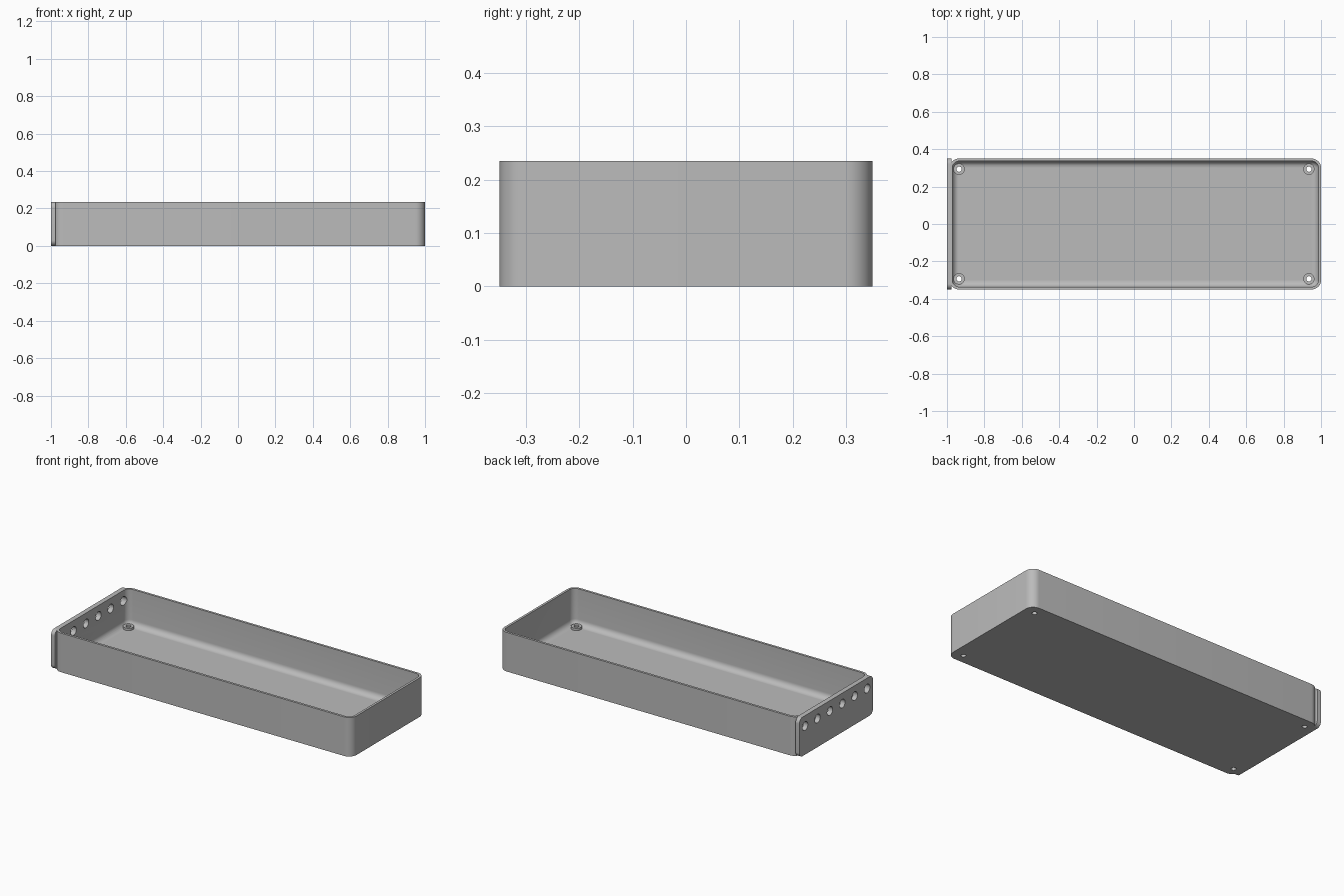
import bpy, bmesh, math
from mathutils import Matrix, Vector

if "Cube" in bpy.data.objects:
    bpy.data.objects.remove(bpy.data.objects["Cube"])

X0, X1, Y, H = -0.985, 1.0, 0.35, 0.235
WALL, FLOOR, CORNER, FILLET = 0.014, 0.018, 0.05, 0.034
PLATE_IN = -0.975

grey = bpy.data.materials.new("plain grey")
grey.use_nodes = True
colour = (0.5, 0.5, 0.5, 1)
grey.diffuse_color = colour
grey.node_tree.nodes["Principled BSDF"].inputs["Base Color"].default_value = colour


def rounded(a0, a1, b0, b1, r, steps=10):
    """Counter-clockwise outline of a rounded rectangle."""
    pts = []
    for k, (a, b) in enumerate(((a1 - r, b1 - r), (a0 + r, b1 - r),
                                (a0 + r, b0 + r), (a1 - r, b0 + r))):
        for i in range(steps + 1):
            t = math.pi / 2 * (k + i / steps)
            pts.append((a + r * math.cos(t), b + r * math.sin(t)))
    return pts


def loft(name, rings):
    """Closed solid through a list of matching point rings."""
    bm = bmesh.new()
    loops = [[bm.verts.new(p) for p in ring] for ring in rings]
    n = len(loops[0])
    for low, high in zip(loops, loops[1:]):
        for i in range(n):
            j = (i + 1) % n
            bm.faces.new((low[i], low[j], high[j], high[i]))
    bm.faces.new(loops[0][::-1])
    bm.faces.new(loops[-1])
    bmesh.ops.recalc_face_normals(bm, faces=bm.faces)
    return finish(name, bm)


def finish(name, bm):
    mesh = bpy.data.meshes.new(name)
    bm.to_mesh(mesh)
    bm.free()
    mesh.materials.append(grey)
    obj = bpy.data.objects.new(name, mesh)
    bpy.context.collection.objects.link(obj)
    return obj


def cylinders(name, centres, r, depth, along_x=False):
    bm = bmesh.new()
    turn = Matrix.Rotation(math.pi / 2, 4, 'Y') if along_x else Matrix()
    for c in centres:
        bmesh.ops.create_cone(bm, cap_ends=True, segments=32, radius1=r, radius2=r,
                              depth=depth, matrix=Matrix.Translation(Vector(c)) @ turn)
    return finish(name, bm)


def boolean(obj, tool, operation='DIFFERENCE'):
    mod = obj.modifiers.new(operation, 'BOOLEAN')
    mod.operation, mod.solver, mod.object = operation, 'EXACT', tool
    bpy.context.view_layer.objects.active = obj
    bpy.ops.object.modifier_apply(modifier=mod.name)


# Tray: outer wall, rim, inner wall and a rounded edge down to the floor
levels = [(0, 0), (0, H), (WALL, H)]
for i in range(9):
    t = math.pi / 2 * i / 8
    levels.append((WALL + FILLET * (1 - math.cos(t)), FLOOR + FILLET * (1 - math.sin(t))))
tray = loft("tray", [[(x, y, z) for x, y in
                      rounded(X0 + d, X1 - d, -Y + d, Y - d, CORNER - d)] for d, z in levels])

# End plate with rounded upright corners
outline = rounded(-Y, Y, 0, H, 0.03)
plate = loft("end_plate", [[(x, y, z) for y, z in outline] for x in (-1, PLATE_IN)])

# Screw bosses in the floor corners, with holes right through
corners = [(sx * 0.935, sy * 0.293) for sx in (-1, 1) for sy in (-1, 1)]
bosses = cylinders("screw_bosses", [(x, y, 0.02) for x, y in corners], 0.03, 0.024)
boolean(tray, bosses, 'UNION')
screw_cut = cylinders("screw_cutter", [(x, y, 0) for x, y in corners], 0.014, 0.2)
boolean(tray, screw_cut)

# Row of round ports through the plate and the tray wall behind it
ports = [(-0.985, (i - 2.5) * 0.118, 0.172) for i in range(6)]
port_cut = cylinders("port_cutter", ports, 0.026, 0.08, along_x=True)
boolean(tray, port_cut)
boolean(plate, port_cut)

for helper in (bosses, screw_cut, port_cut):
    bpy.data.objects.remove(helper)

# Smooth the curved walls, keep the edges sharp
bpy.ops.object.select_all(action='DESELECT')
for obj in (tray, plate):
    obj.select_set(True)
bpy.context.view_layer.objects.active = tray
bpy.ops.object.shade_smooth_by_angle(angle=math.radians(30))
